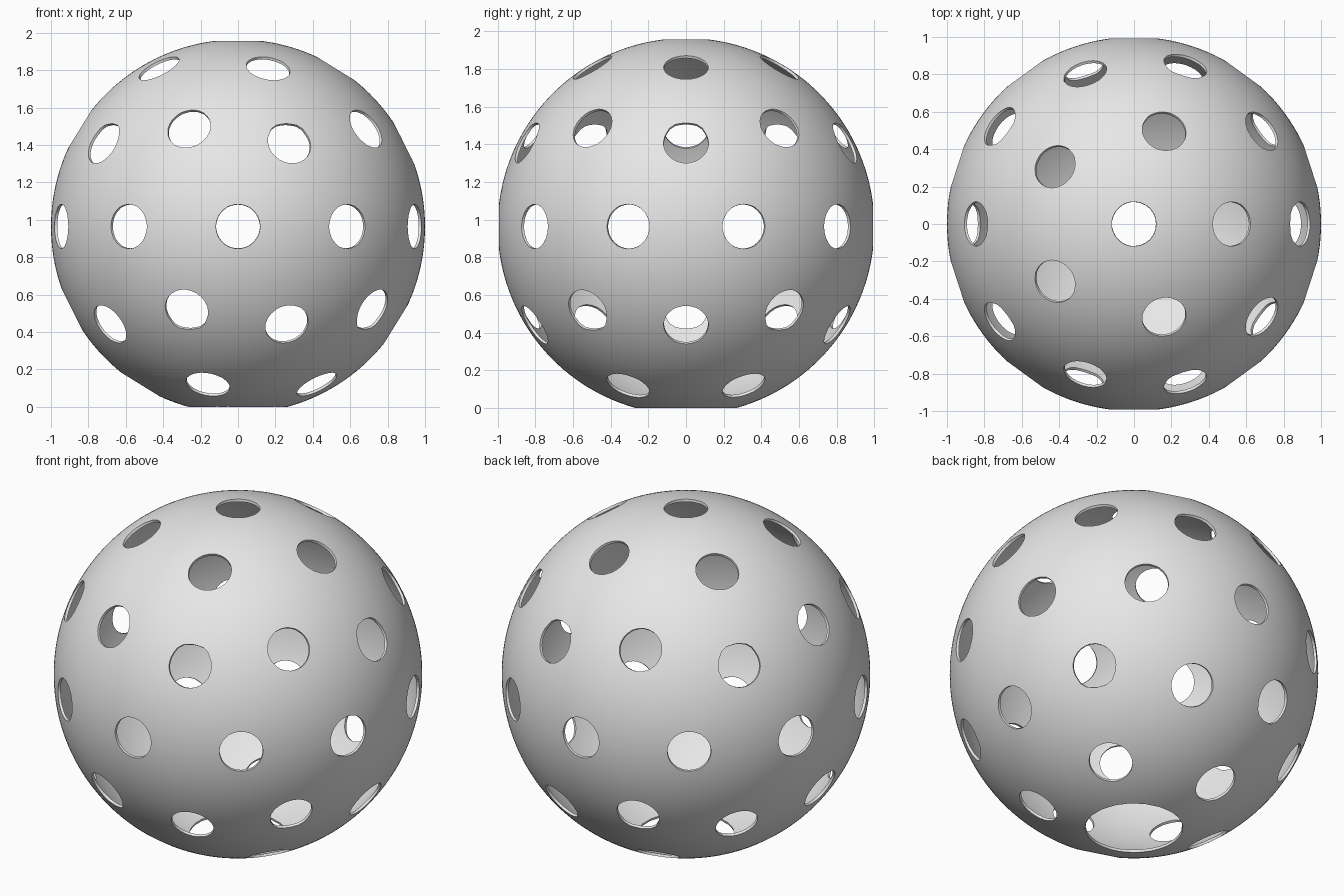
import bpy
import bmesh
import math
from mathutils import Vector

cube = bpy.data.objects.get("Cube")
if cube:
    bpy.data.objects.remove(cube, do_unlink=True)

RADIUS = 1.0
HOLE = 0.12
BASE_HOLE = 0.265
WALL = 0.015
CENTRE_Z = math.sqrt(RADIUS ** 2 - BASE_HOLE ** 2)


def direction(polar, azimuth):
    p, a = math.radians(polar), math.radians(azimuth)
    return Vector((math.sin(p) * math.cos(a), math.sin(p) * math.sin(a), math.cos(p)))


# Hole directions: corners and edge midpoints of an icosahedron
up = Vector((0, 0, 1))
upper = []
for k in range(5):
    turn = 72 * k
    upper += [direction(31.72, turn), direction(63.43, turn), direction(58.28, turn + 36)]
holes = [(up, HOLE), (-up, BASE_HOLE)]
holes += [(d, HOLE) for d in upper] + [(-d, HOLE) for d in upper]
holes += [(direction(90, 18 + 36 * k), HOLE) for k in range(10)]

# Ball skin, with a cap sliced off at every hole
bm = bmesh.new()
bmesh.ops.create_icosphere(bm, subdivisions=6, radius=RADIUS)
for d, r in holes:
    near = [f for f in bm.faces if f.calc_center_median().normalized().dot(d) > 0.9]
    edges = {e for f in near for e in f.edges}
    verts = {v for f in near for v in f.verts}
    bmesh.ops.bisect_plane(
        bm, geom=list(verts) + list(edges) + near, dist=0.0005,
        plane_co=d * math.sqrt(RADIUS ** 2 - r ** 2), plane_no=d, clear_outer=True)
bmesh.ops.translate(bm, verts=bm.verts, vec=(0, 0, CENTRE_Z))
mesh = bpy.data.meshes.new("perforated_ball")
bm.to_mesh(mesh)
bm.free()
ball = bpy.data.objects.new("perforated_ball", mesh)
bpy.context.collection.objects.link(ball)

# Thin wall, grown inwards
wall = ball.modifiers.new("wall", 'SOLIDIFY')
wall.thickness = WALL
wall.offset = -1

# Single grey plastic
grey = bpy.data.materials.new("light_grey_plastic")
grey.use_nodes = True
colour = (0.8, 0.8, 0.8, 1)
grey.diffuse_color = colour
grey.node_tree.nodes["Principled BSDF"].inputs["Base Color"].default_value = colour
mesh.materials.append(grey)

# Smooth skin with crisp hole rims
bpy.ops.object.select_all(action='DESELECT')
ball.select_set(True)
bpy.context.view_layer.objects.active = ball
bpy.ops.object.modifier_apply(modifier=wall.name)
bpy.ops.object.shade_smooth_by_angle(angle=math.radians(35))
